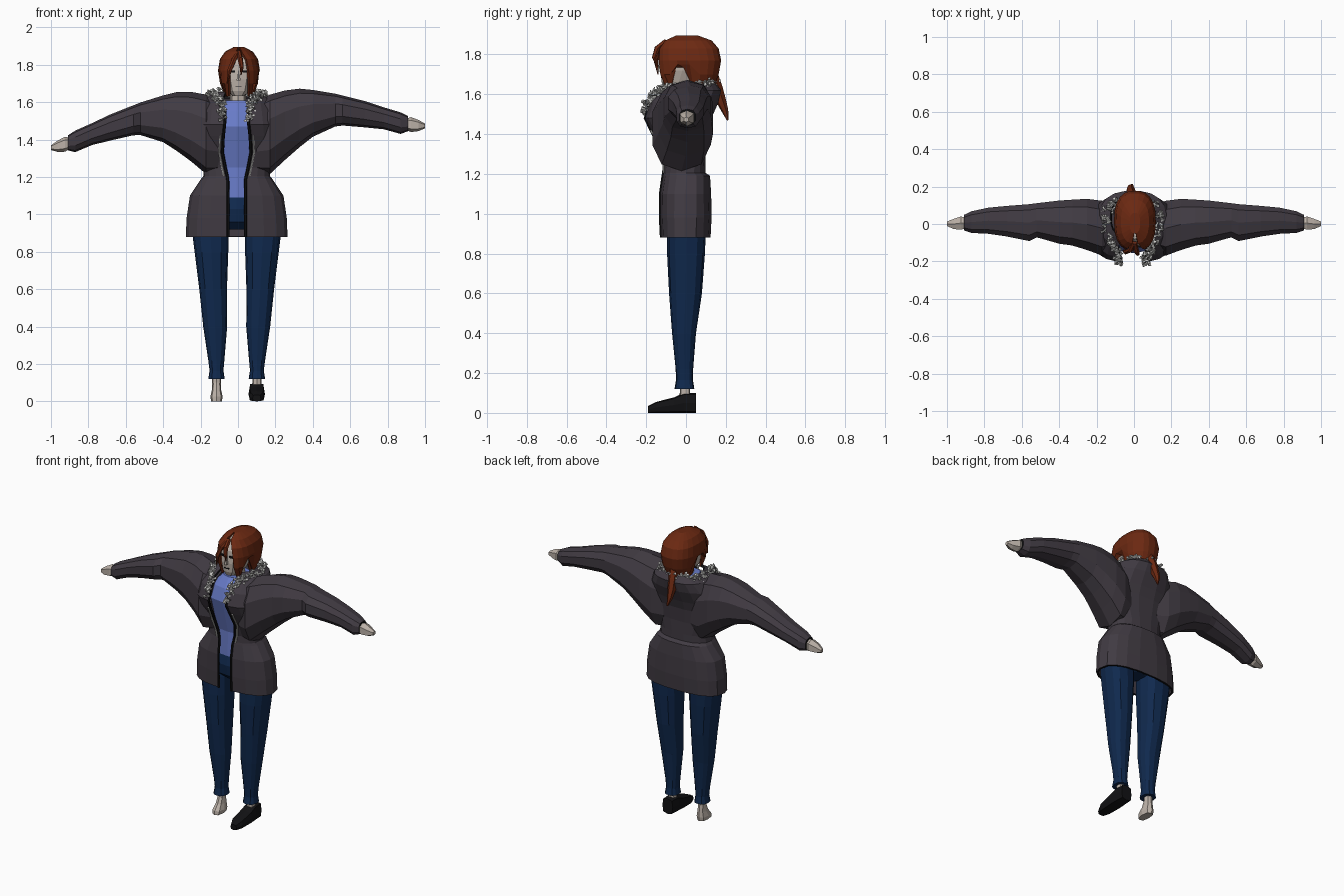
import bpy, bmesh, math, random
from mathutils import Vector, Matrix, Euler

cube = bpy.data.objects.get("Cube")
if cube:
    bpy.data.objects.remove(cube)
random.seed(4)


def material(name, rgb):
    m = bpy.data.materials.new(name)
    m.use_nodes = True
    m.diffuse_color = (*rgb, 1)
    bsdf = next(n for n in m.node_tree.nodes if n.type == 'BSDF_PRINCIPLED')
    bsdf.inputs["Base Color"].default_value = (*rgb, 1)
    return m


JACKET = material("plum grey", (.052, .043, .055))
BLACK = material("black", (.006, .006, .007))
FUR = material("pale fur", (.6, .6, .58))
SKIN = material("pale skin", (.5, .44, .39))
HAIR = material("auburn", (.15, .022, .006))
SHIRT = material("periwinkle", (.14, .2, .58))
JEANS = material("navy denim", (.005, .022, .075))


def finish(name, bm, *mats):
    mesh = bpy.data.meshes.new(name)
    bm.to_mesh(mesh)
    bm.free()
    for m in mats:
        mesh.materials.append(m)
    obj = bpy.data.objects.new(name, mesh)
    bpy.context.collection.objects.link(obj)
    return obj


def power(v, p):
    return math.copysign(abs(v) ** p, v)


def oval(a0, a1, b0, b1, n=12, gap=0, p=.8):
    """Rounded outline in two axes; a gap leaves it open on the low b side."""
    ca, ra, cb, rb = (a0 + a1) / 2, (a1 - a0) / 2, (b0 + b1) / 2, (b1 - b0) / 2
    d = math.asin((gap / ra) ** (1 / p)) if gap else 0
    sweep = 2 * math.pi - 2 * d
    steps = n - 1 if gap else n
    angles = [-math.pi / 2 + d + sweep * i / steps for i in range(n)]
    return [(ca + ra * power(math.cos(t), p), cb + rb * power(math.sin(t), p)) for t in angles]


def flat_ring(z, cx, w, y0, y1, **kw):
    return [Vector((x, y, z)) for x, y in oval(cx - w, cx + w, y0, y1, **kw)]


def loft(name, rings, *mats, closed=True, caps=(True, True), end_mat=0):
    bm = bmesh.new()
    rows = [[bm.verts.new(p) for p in r] for r in rings]
    n = len(rows[0])
    for lo, hi in zip(rows, rows[1:]):
        for i in range(n if closed else n - 1):
            j = (i + 1) % n
            bm.faces.new((lo[i], lo[j], hi[j], hi[i]))
    if caps[0]:
        bm.faces.new(rows[0][::-1])
    if caps[1]:
        bm.faces.new(rows[-1]).material_index = end_mat
    if closed:
        bmesh.ops.recalc_face_normals(bm, faces=bm.faces)
    return finish(name, bm, *mats)


def thicken(obj, amount, rim=0):
    mod = obj.modifiers.new("thickness", 'SOLIDIFY')
    mod.thickness, mod.offset, mod.material_offset_rim = amount, -1, rim


def strand(name, points, mat, depth=1):
    """Tapered strand; each point is x, y, z, radius."""
    curve = bpy.data.curves.new(name, 'CURVE')
    curve.dimensions = '3D'
    curve.bevel_depth, curve.bevel_resolution, curve.use_fill_caps = depth, 1, True
    s = curve.splines.new('POLY')
    s.use_smooth = False
    s.points.add(len(points) - 1)
    for pt, (x, y, z, r) in zip(s.points, points):
        pt.co, pt.radius = (x, y, z, 1), r
    curve.materials.append(mat)
    bpy.context.collection.objects.link(bpy.data.objects.new(name, curve))


def plate(name, centre, size, mat):
    bm = bmesh.new()
    bmesh.ops.create_cube(bm, size=1, matrix=Matrix.Translation(centre) @ Matrix.Diagonal((*size, 1)))
    finish(name, bm, mat)


MID = -.007

# Jacket body, open at the front: z, half width, front, back, half opening
body = [(.88, .272, -.125, .125, .05), (.98, .268, -.13, .13, .05), (1.1, .25, -.13, .128, .05),
        (1.19, .19, -.118, .122, .052), (1.205, .178, -.115, .1, .055), (1.25, .175, -.115, .1, .065),
        (1.33, .215, -.135, .1, .08), (1.42, .235, -.18, .11, .075), (1.48, .235, -.208, .13, .068),
        (1.56, .22, -.185, .165, .065), (1.62, .18, -.13, .178, .075), (1.655, .12, -.08, .15, .06)]
rings = [flat_ring(z, MID, w, f, b, n=18, gap=g) for z, w, f, b, g in body]
thicken(loft("jacket_body", rings, JACKET, BLACK, closed=False, caps=(False, False)), .014, rim=1)
for side, k, s in (("left", 0, 1), ("right", -1, -1)):
    edge = [r[k] for r in rings[:10]]
    strand(side + "_jacket_trim", [(p.x - s * .004, p.y, p.z, 1) for p in edge], BLACK, .008)
    strand(side + "_zip", [(p.x + s * .013, p.y - .001, p.z, 1) for p in edge[4:8]], FUR, .005)

# Sleeves and hands, the right arm hanging lower: x, bottom, top, front, back
sleeve = [(.1, 1.22, 1.6, -.14, .1), (.17, 1.215, 1.64, -.175, .13), (.25, 1.29, 1.662, -.145, .14),
          (.33, 1.36, 1.672, -.12, .135), (.4, 1.415, 1.665, -.11, .13), (.52, 1.47, 1.645, -.075, .115),
          (.56, 1.475, 1.635, -.095, .11), (.68, 1.465, 1.605, -.07, .1), (.78, 1.455, 1.572, -.055, .09),
          (.87, 1.43, 1.545, -.05, .07), (.91, 1.445, 1.525, -.035, .05)]
hand = [(.88, 1.46, 1.505, -.02, .03), (.925, 1.44, 1.52, -.035, .045),
        (.965, 1.445, 1.505, -.03, .03), (1, 1.46, 1.485, -.012, .015)]


def arm_ring(row, s, n):
    x, bottom, top, f, b = row
    drop = max(0, x - .2) * .145 if s < 0 else 0
    return [Vector((s * x, y, z - drop)) for y, z in oval(f, b, bottom, top, n=n)]


for side, s in (("left", 1), ("right", -1)):
    loft(side + "_sleeve", [arm_ring(r, s, 10) for r in sleeve], JACKET, BLACK, end_mat=1)
    loft(side + "_hand", [arm_ring(r, s, 6) for r in hand], SKIN)

# Shirt and hips
loft("shirt", [flat_ring(z, MID, w, f, b) for z, w, f, b in (
    (1.09, .14, -.1, .08), (1.25, .13, -.095, .08), (1.38, .15, -.13, .08), (1.47, .16, -.155, .09),
    (1.55, .13, -.13, .1), (1.61, .07, -.085, .08))], SHIRT)
loft("hips", [flat_ring(z, MID, w, f, b) for z, w, f, b in (
    (.92, .05, -.06, .06), (.96, .16, -.1, .1), (1.03, .19, -.11, .1), (1.1, .15, -.095, .085))], JEANS)

# Trouser legs and ankles: z, centre, half width, front, back
leg = [(.12, .108, .044, -.058, .042), (.165, .108, .037, -.05, .035), (.22, .109, .043, -.052, .036),
       (.4, .115, .064, -.07, .05), (.6, .126, .074, -.085, .08), (.8, .135, .09, -.095, .095),
       (.92, .142, .098, -.095, .1), (1, .13, .08, -.08, .08)]
for side, s in (("left", 1), ("right", -1)):
    loft(side + "_trouser_leg", [flat_ring(z, s * c + MID, w, f, b) for z, c, w, f, b in leg], JEANS)
    loft(side + "_ankle", [flat_ring(z, s * .108 + MID, .024, -.03, .02, n=8) for z in (.06, .15)], SKIN)

# One shoe, one bare foot
loft("left_shoe", [[Vector((.1 + x, y, z)) for x, z in oval(-w, w, 0, h, n=8, p=.5)] for y, w, h in (
    (-.19, .022, .035), (-.15, .04, .055), (-.06, .044, .078), (-.01, .042, .1), (.05, .038, .1))], BLACK)
loft("right_foot", [flat_ring(z, -.115, w, f, b, n=8) for z, w, f, b in (
    (0, .028, -.085, .028), (.025, .033, -.08, .03), (.06, .025, -.05, .026), (.1, .022, -.032, .02))], SKIN)

# Fur collar: shards scattered along a path on each side
path = [Vector(p) for p in ((.072, -.203, 1.51), (.075, -.18, 1.58), (.1, -.12, 1.625), (.14, -.05, 1.635),
                            (.145, .05, 1.64), (.1, .115, 1.65), (0, .14, 1.655))]
bm = bmesh.new()
for s in (1, -1):
    for a, b in zip(path, path[1:]):
        for i in range(28):
            p = a.lerp(b, random.random())
            p += Vector([random.uniform(-.02, .02) for _ in range(3)])
            p.x = s * p.x + MID
            turn = Euler([random.uniform(0, 6.3) for _ in range(3)]).to_matrix().to_4x4()
            bmesh.ops.create_cone(bm, cap_ends=True, segments=4, radius1=.01, radius2=.002,
                                  depth=random.uniform(.015, .032), matrix=Matrix.Translation(p) @ turn)
finish("fur_collar", bm, FUR)

# Neck, head and face
loft("neck", [flat_ring(z, 0, .042, -.05, .04, n=8) for z in (1.55, 1.69)], SKIN)
loft("head", [flat_ring(z, .003, w, f, b) for z, w, f, b in (
    (1.632, .03, -.11, -.02), (1.66, .058, -.122, .05), (1.72, .076, -.127, .09),
    (1.8, .08, -.12, .1), (1.86, .05, -.08, .06))], SKIN)
loft("nose", [flat_ring(z, .003, w, f, -.115, n=6) for z, w, f in (
    (1.715, .012, -.145), (1.73, .01, -.143), (1.77, .005, -.128))], SKIN)
for side, s in (("left", 1), ("right", -1)):
    plate(side + "_eye", (.003 + s * .032, -.121, 1.765), (.024, .009, .011), BLACK)
plate("mouth", (.003, -.122, 1.685), (.034, .009, .005), BLACK)

# Hair shell with a front parting and side notches
locks = [(1.63, .078, -.125, .14, .055), (1.7, .105, -.142, .165, .055), (1.77, .112, -.146, .178, .052),
         (1.83, .102, -.138, .165, .04), (1.87, .075, -.105, .13, .015), (1.895, .028, -.05, .06, .004)]
rings = [flat_ring(z, .005, w, f, b, n=20, gap=g) for z, w, f, b, g in locks]
for ring, top in zip(rings, (1.735, 1.75)):
    for p in ring:
        if abs(p.y + .015) < .045:
            p.z = top
thicken(loft("hair", rings, HAIR, closed=False, caps=(False, True)), .014)

# Loose fringe strands and ponytail
strand("right_fringe", [(0, -.1, 1.865, .012), (-.02, -.14, 1.83, .014), (-.045, -.15, 1.77, .013),
                        (-.058, -.14, 1.7, .003)], HAIR)
strand("left_fringe", [(.005, -.1, 1.868, .012), (.012, -.145, 1.83, .015), (.02, -.16, 1.785, .011),
                       (.016, -.15, 1.745, .002)], HAIR)
strand("ponytail", [(-.005, .13, 1.7, .03), (-.014, .155, 1.63, .03), (-.018, .175, 1.57, .026),
                    (-.018, .195, 1.52, .018), (-.01, .21, 1.47, .005)], HAIR)
